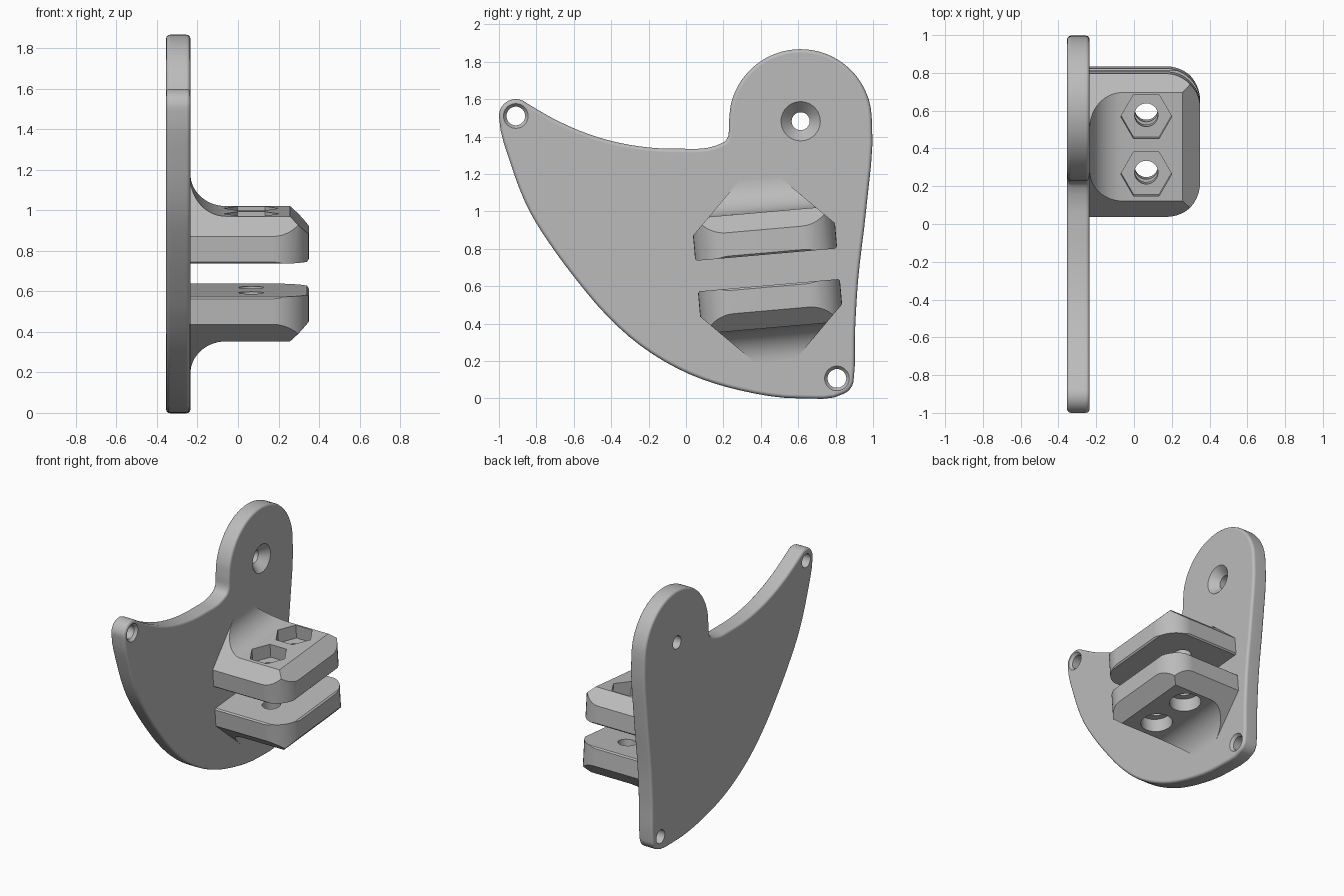
import bpy
import bmesh
from math import sin, cos, radians
from mathutils import Vector
from mathutils.geometry import interpolate_bezier

if "Cube" in bpy.data.objects:
    bpy.data.objects.remove(bpy.data.objects["Cube"], do_unlink=True)

grey = bpy.data.materials.new("plain grey")
grey.use_nodes = True
grey.diffuse_color = (0.5, 0.5, 0.5, 1)
grey.node_tree.nodes["Principled BSDF"].inputs["Base Color"].default_value = (0.5, 0.5, 0.5, 1)


def arc(cx, cy, r, start, end, steps):
    angles = [radians(start + (end - start) * i / steps) for i in range(steps + 1)]
    return [(cx + r * cos(a), cy + r * sin(a)) for a in angles]


def circle(cx, cy, r, sides=40):
    return arc(cx, cy, r, 0, 360, sides)[:-1]


def smooth_loop(points, steps=4):
    """Closed smooth curve through the points."""
    p = [Vector(q) for q in points]
    n = len(p)
    tangents = []
    for i in range(n):
        a, b = p[i] - p[i - 1], p[(i + 1) % n] - p[i]
        tangents.append((a / a.length_squared + b / b.length_squared).normalized())
    loop = []
    for i in range(n):
        j = (i + 1) % n
        h = (p[j] - p[i]).length / 3
        loop += interpolate_bezier(p[i], p[i] + tangents[i] * h,
                                   p[j] - tangents[j] * h, p[j], steps + 1)[:-1]
    return [(v[0], v[1]) for v in loop]


def loft(name, ring_a, ring_b):
    """Closed solid between two matching rings."""
    bm = bmesh.new()
    a = [bm.verts.new(v) for v in ring_a]
    b = [bm.verts.new(v) for v in ring_b]
    bm.faces.new(a)
    bm.faces.new(b)
    for i in range(len(a)):
        j = (i + 1) % len(a)
        bm.faces.new((a[i], a[j], b[j], b[i]))
    bmesh.ops.recalc_face_normals(bm, faces=bm.faces)
    mesh = bpy.data.meshes.new(name)
    bm.to_mesh(mesh)
    bm.free()
    mesh.materials.append(grey)
    ob = bpy.data.objects.new(name, mesh)
    bpy.context.collection.objects.link(ob)
    return ob


def along_x(name, pa, xa, xb, pb=None):
    return loft(name, [(xa, *p) for p in pa], [(xb, *p) for p in pb or pa])


def along_y(name, pts, ya, yb):
    return loft(name, [(p[0], ya, p[1]) for p in pts], [(p[0], yb, p[1]) for p in pts])


def along_z(name, pts, za, zb):
    return loft(name, [(*p, za) for p in pts], [(*p, zb) for p in pts])


def apply(ob, mod):
    bpy.context.view_layer.update()
    with bpy.context.temp_override(object=ob, active_object=ob, selected_objects=[ob]):
        bpy.ops.object.modifier_apply(modifier=mod.name)


def combine(ob, tool, operation="DIFFERENCE"):
    mod = ob.modifiers.new("combine", "BOOLEAN")
    mod.operation, mod.object, mod.solver = operation, tool, "EXACT"
    apply(ob, mod)
    bpy.data.objects.remove(tool, do_unlink=True)


def finish(ob):
    bpy.ops.object.select_all(action="DESELECT")
    ob.select_set(True)
    bpy.context.view_layer.objects.active = ob
    bpy.ops.object.shade_smooth_by_angle(angle=radians(32))
    mod = ob.modifiers.new("even shading", "WEIGHTED_NORMAL")
    mod.keep_sharp = True


# Back plate: rounded head, swept lower edge and pointed side wing
BACK, FACE = -0.355, -0.235
outline = arc(0.612, 1.485, 0.382, 180, 0, 14)
outline += [(0.963, 1.007), (0.92, 0.632), (0.904, 0.364)]
outline += arc(0.807, 0.107, 0.09, 0, -65, 4)
outline += [(0.61, 0.0), (0.289, 0.043), (0.02, 0.129), (-0.246, 0.284), (-0.46, 0.482),
            (-0.567, 0.61), (-0.717, 0.81), (-0.834, 0.996), (-0.936, 1.25)]
outline += arc(-0.91, 1.51, 0.09, 190, 50, 8)
outline += [(-0.674, 1.478), (-0.46, 1.393), (-0.246, 1.347), (-0.03, 1.335),
            (0.155, 1.35), (0.214, 1.38)]
plate = along_x("back_plate", smooth_loop(outline), BACK, FACE)
edge = plate.modifiers.new("rounded rim", "BEVEL")
edge.width, edge.segments = 0.02, 3
edge.limit_method, edge.angle_limit = "ANGLE", radians(60)
apply(plate, edge)

# Screw holes with countersinks on the front of the plate
for y, z, r, rim, depth in ((0.613, 1.482, 0.048, 0.105, 0.06),
                            (-0.91, 1.51, 0.05, 0.066, 0.02),
                            (0.807, 0.107, 0.05, 0.066, 0.02)):
    combine(plate, along_x("hole_cutter", circle(y, z, r), BACK - 0.1, FACE + 0.1))
    combine(plate, along_x("countersink_cutter", circle(y, z, r), FACE - depth,
                           FACE + depth, circle(y, z, 2 * rim - r)))
finish(plate)

# Pair of clamp lugs, mirrored about a tilted centre plane
HALF, INNER, SIDE, OUTER, TIP = 0.381, 0.082, 0.217, 0.31, 0.35
FILLET, SOFT, BORE_X = 0.175, 0.01, 0.065
for name, s in (("upper_lug", 1), ("lower_lug", -1)):
    # side profile with a chamfered tip and a fillet into the plate
    side = [(-0.3, INNER), (TIP - SOFT, INNER), (TIP, INNER + SOFT), (TIP, SIDE),
            (TIP - OUTER + SIDE, OUTER)]
    side += arc(FACE + FILLET, OUTER + FILLET, FILLET, 270, 180, 14)
    side += [(-0.3, OUTER + FILLET)]
    lug = along_y(name, [(x, s * v) for x, v in side], -0.6, 0.6)

    # rounded corners in plan
    plan = [(-0.4, -HALF)] + arc(TIP - 0.18, 0.18 - HALF, 0.18, -90, 0, 10)
    plan += arc(TIP - 0.18, HALF - 0.18, 0.18, 0, 90, 10) + [(-0.4, HALF)]
    combine(lug, along_z("plan_cutter", plan, -1, 1), "INTERSECT")

    # sloped flanks
    half = [(HALF - SOFT, INNER - 0.0005), (HALF + 0.0005, INNER + SOFT), (HALF + 0.0005, SIDE),
            (HALF + SIDE - 0.55, 0.55)]
    flank = half + [(-u, v) for u, v in reversed(half)]
    combine(lug, along_x("flank_cutter", [(u, s * v) for u, v in flank], -0.6, 0.6), "INTERSECT")

    # bolt holes: hexagonal nut pockets above, round head pockets below
    for u in (-0.145, 0.16):
        combine(lug, along_z("bolt_cutter", circle(BORE_X, u, 0.062), -1, 1))
        pocket = circle(BORE_X, u, 0.135, 6) if s > 0 else circle(BORE_X, u, 0.108)
        combine(lug, along_z("pocket_cutter", pocket, s * (OUTER - 0.1), s * 0.6))

    lug.location = (0, 0.436, 0.687)
    lug.rotation_euler.x = radians(5)
    finish(lug)
